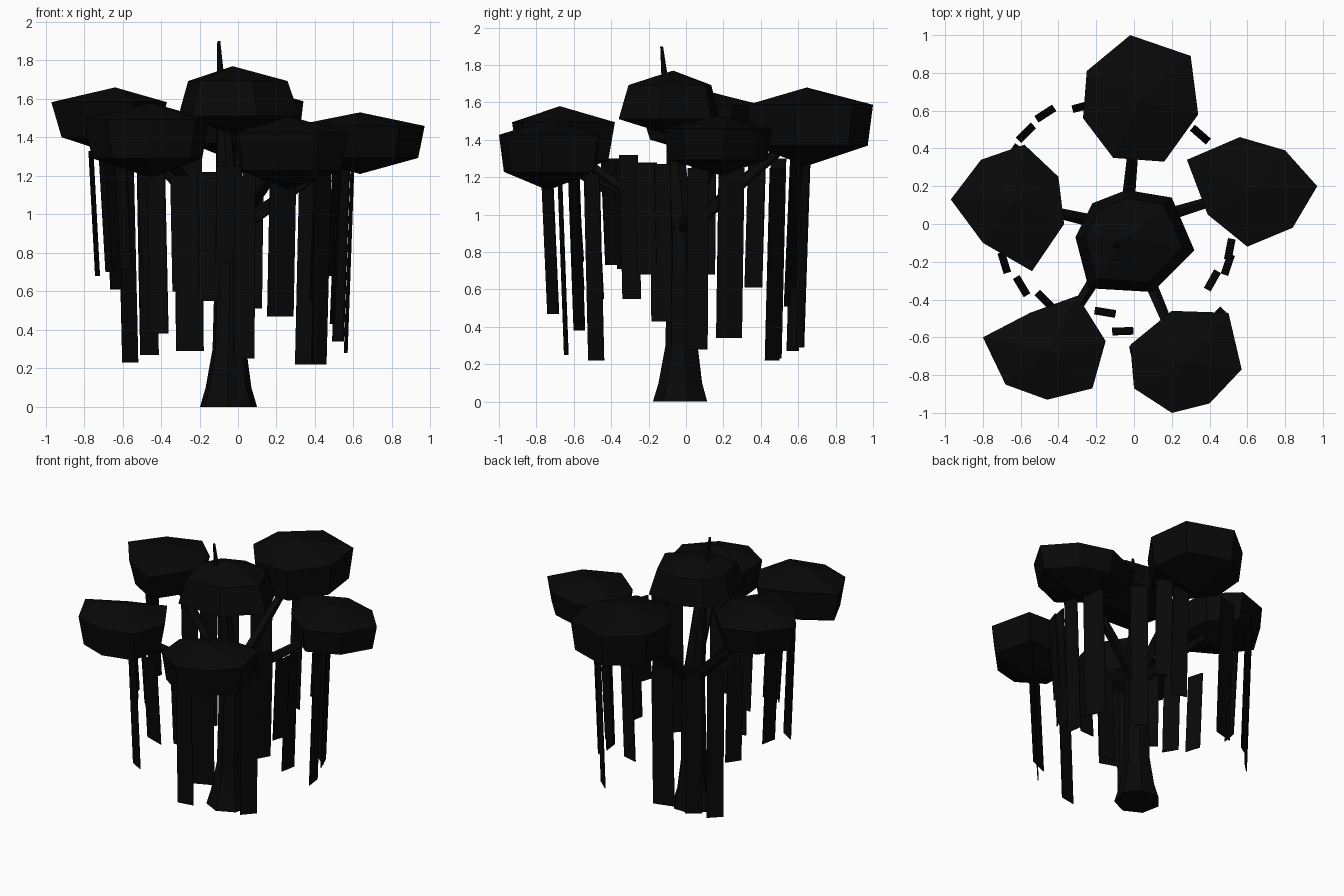
import bpy, bmesh, math
from mathutils import Vector

if "Cube" in bpy.data.objects:
    bpy.data.objects.remove(bpy.data.objects["Cube"])

black = bpy.data.materials.new("near_black")
black.diffuse_color = (0.0025, 0.0025, 0.0025, 1)
black.use_nodes = True
black.node_tree.nodes["Principled BSDF"].inputs["Base Color"].default_value = black.diffuse_color


def make(name, bm):
    bmesh.ops.recalc_face_normals(bm, faces=bm.faces)
    me = bpy.data.meshes.new(name)
    bm.to_mesh(me)
    bm.free()
    me.materials.append(black)
    ob = bpy.data.objects.new(name, me)
    bpy.context.collection.objects.link(ob)
    return ob


def skin(bm, rings, bottom=None, top=None):
    """Bridge rings of points; close the ends with a pole or a flat cap."""
    vs = [[bm.verts.new(p) for p in r] for r in rings]
    n = len(vs[0])
    for a, b in zip(vs, vs[1:]):
        for i in range(n):
            j = (i + 1) % n
            bm.faces.new((a[i], a[j], b[j], b[i]))
    for ring, pole in ((vs[0], bottom), (vs[-1], top)):
        if pole is None:
            bm.faces.new(ring)
        else:
            p = bm.verts.new(pole)
            for i in range(n):
                bm.faces.new((ring[i], ring[(i + 1) % n], p))


def tube(name, path, sides):
    """Tapered limb through (x, y, z, radius) stations."""
    pts = [Vector(p[:3]) for p in path]
    rot = (pts[-1] - pts[0]).to_track_quat('Z', 'Y')
    rings = []
    for c, p in zip(pts, path):
        rings.append([c + rot @ Vector((math.cos(t) * p[3], math.sin(t) * p[3], 0))
                      for t in (2 * math.pi * i / sides for i in range(sides))])
    bm = bmesh.new()
    skin(bm, rings)
    make(name, bm)


# trunk: flared base tapering to a bare tip
bm = bmesh.new()
rings = []
for x, y, z, r in ((-.05, -.025, 0, .152), (-.05, -.025, .1, .122), (-.045, -.02, .3, .09),
                   (-.04, -.02, .85, .08), (-.07, -.06, 1.4, .045),
                   (-.09, -.11, 1.7, .02), (-.1, -.13, 1.9, .008)):
    rings.append([(x + r * math.cos(2 * math.pi * i / 7 + .2),
                   y + r * math.sin(2 * math.pi * i / 7 + .2), z) for i in range(7)])
skin(bm, rings)
make("trunk", bm)

# canopy clumps: seven-sided outline, z bottom, z top, lower and upper ring scale
clumps = {
    "centre": ([(-.22, .11), (-.04, .18), (.2, .14), (.32, -.14), (.1, -.36), (-.24, -.34), (-.31, -.07)],
               1.42, 1.77, 1.0, .82),
    "north": ([(-.02, 1), (.3, .89), (.34, .58), (.16, .33), (-.11, .35), (-.27, .56), (-.25, .81)],
              1.26, 1.68, .92, 1.0),
    "east": ([(.56, .46), (.8, .39), (.97, .2), (.84, -.02), (.6, -.12), (.39, .05), (.28, .34)],
             1.21, 1.53, .9, 1.0),
    "south_east": ([(.2, -.46), (.5, -.47), (.57, -.77), (.4, -.95), (.2, -1), (0, -.87), (-.02, -.64)],
                   1.13, 1.51, .9, 1.0),
    "south_west": ([(-.3, -.38), (-.15, -.62), (-.22, -.87), (-.46, -.93), (-.68, -.85), (-.8, -.6), (-.55, -.47)],
                   1.19, 1.58, .88, 1.0),
    "west": ([(-.97, .13), (-.81, .34), (-.58, .42), (-.4, .25), (-.37, 0), (-.54, -.25), (-.8, -.1)],
             1.31, 1.66, .84, 1.0),
}
for name, (outline, z0, z1, low, high) in clumps.items():
    cx = sum(p[0] for p in outline) / 7
    cy = sum(p[1] for p in outline) / 7
    rings = [[(cx + (x - cx) * s, cy + (y - cy) * s, z0 + (z1 - z0) * t) for x, y in outline]
             for s, t in ((low, .26), (high, .78))]
    bm = bmesh.new()
    skin(bm, rings, (cx, cy, z0), (cx, cy, z1))
    make("canopy_" + name, bm)
    # branch reaching up into each outer clump
    if name != "centre":
        tube("branch_" + name, [(-.04, -.02, .9, .042),
                                (cx, cy, (z0 + z1) / 2, .024)], 5)

# hanging strands: bottom-centre x, y, bottom z, top z (thin flat plates)
strands = [
    (.42, -.48, .22, 1.22), (.34, .46, .22, 1.25), (-.56, .47, .23, 1.3), (.03, -.64, .25, 1.2),
    (-.46, .57, .27, 1.3), (.56, .06, .28, 1.25), (-.25, .61, .29, 1.3), (.52, .23, .34, 1.25),
    (-.41, -.57, .38, 1.22), (.49, -.13, .43, 1.27), (.22, -.71, .47, 1.2), (.07, .54, .51, 1.3),
    (.4, -.29, .55, 1.32), (-.15, -.45, .55, 1.22), (-.27, -.57, .6, 1.2), (-.63, .36, .61, 1.3),
    (-.67, -.2, .7, 1.28), (-.73, .1, .68, 1.33), (-.58, -.32, .71, 1.3), (-.46, -.39, .73, 1.3),
    (-.06, -.55, .75, 1.25), (.22, .56, .6, 1.3), (.48, -.21, .68, 1.27),
]
wide = {6, 7, 10, 14}
for i, (x, y, zb, zt) in enumerate(strands):
    out = Vector((x + .08, y + .02, 0)).normalized()
    side = Vector((-out.y, out.x, 0))
    half = .074 if i in wide else .056
    rings = []
    for z, shift in ((zb, 0), (zt, .035)):
        c = Vector((x, y, z)) + out * shift
        rings.append([c + side * (a * half) + out * (b * .003)
                      for a, b in ((-1, -1), (1, -1), (1, 1), (-1, 1))])
    bm = bmesh.new()
    skin(bm, rings)
    make("hanging_strand_%02d" % (i + 1), bm)
